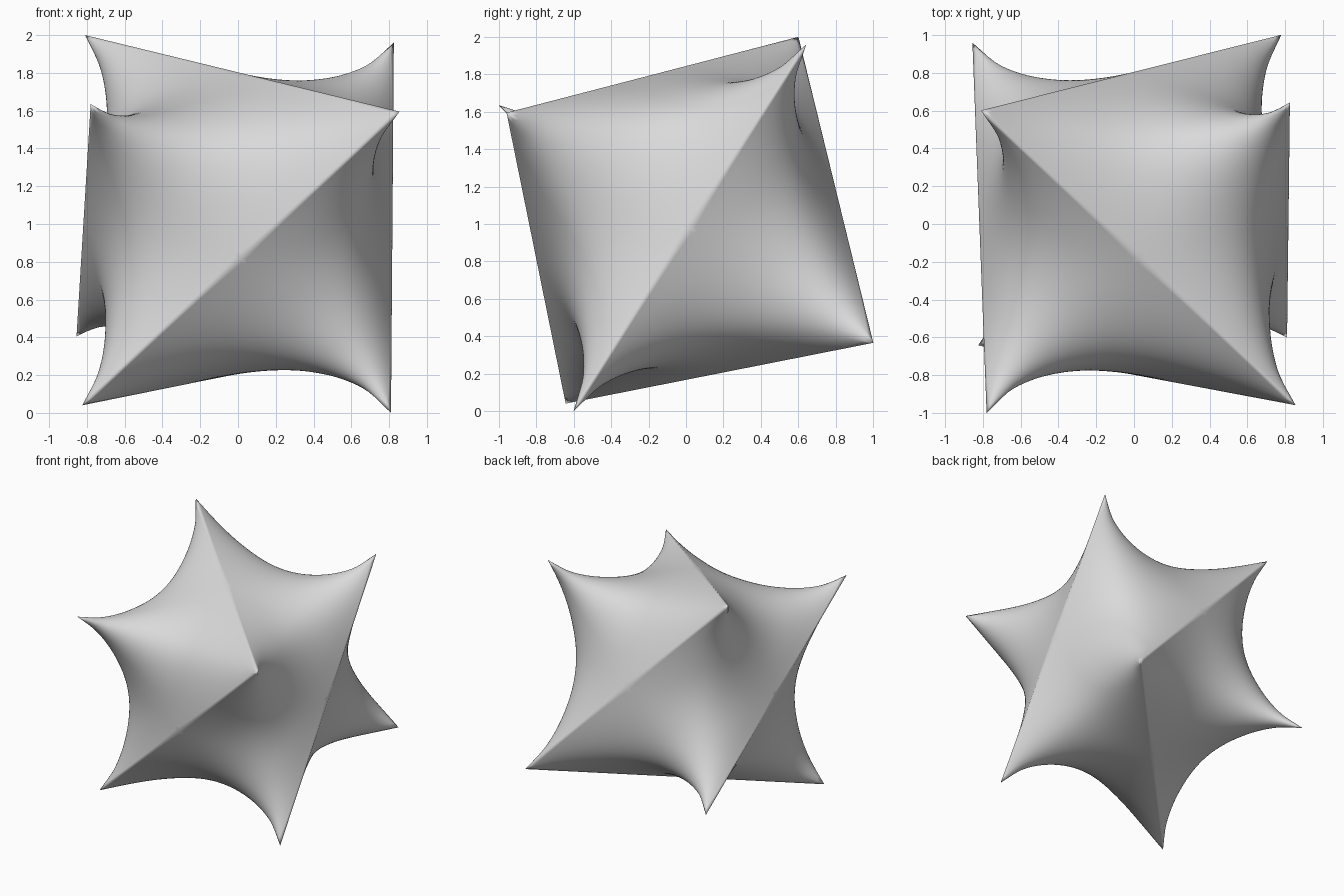
import bpy
import bmesh
from mathutils import Matrix

PULL = 0.75          # how far the side middles sink towards the centre

cube = bpy.data.objects.get("Cube")
if cube:
    bpy.data.objects.remove(cube, do_unlink=True)


def on_ridge(p):
    """True on the one straight face diagonal that stays taut on each side."""
    near = lambda value: abs(value) < 1e-4
    if near(abs(p.x) - 1) and near(p.y - p.x * p.z):
        return True
    end_face = near(abs(p.y) - 1) or near(abs(p.z) - 1)
    return end_face and near(p.x + p.y * p.z)


# Cage: a cube with each face cut in four
bm = bmesh.new()
edge_crease = bm.edges.layers.float.new("crease_edge")
tip_crease = bm.verts.layers.float.new("crease_vert")
bmesh.ops.create_cube(bm, size=2)
bmesh.ops.subdivide_edges(bm, edges=bm.edges[:], cuts=1, use_grid_fill=True)

# Split the cells that a ridge crosses
for face in bm.faces[:]:
    if on_ridge(face.calc_center_median()):
        start, end = [v for v in face.verts if on_ridge(v.co)]
        bmesh.utils.face_split(face, start, end)

# Keep the six ridges sharp
for edge in bm.edges:
    if on_ridge((edge.verts[0].co + edge.verts[1].co) / 2):
        edge[edge_crease] = 1

# Keep the eight tips sharp and hollow the sides between them
for vert in bm.verts:
    if vert.co.length > 1.6:
        vert[tip_crease] = 1
    elif vert.co.length > 1.2:
        vert.co *= PULL

# Tilt, size and stand the form on the ground
pose = Matrix(((0.8175, -0.015, 0.0225, 0),
               (0.021, 0.801, -0.179, 0),
               (-0.02, 0.1825, 0.7975, 1),
               (0, 0, 0, 1)))
bm.transform(pose)
bmesh.ops.recalc_face_normals(bm, faces=bm.faces[:])
for face in bm.faces:
    face.smooth = True

mesh = bpy.data.meshes.new("membrane_star")
bm.to_mesh(mesh)
bm.free()

# Plain grey skin
grey = bpy.data.materials.new("light_grey")
grey.use_nodes = True
colour = (0.7, 0.7, 0.7, 1)
grey.diffuse_color = colour
grey.node_tree.nodes["Principled BSDF"].inputs["Base Color"].default_value = colour
mesh.materials.append(grey)

star = bpy.data.objects.new("membrane_star", mesh)
bpy.context.collection.objects.link(star)

# Smooth skin stretched between the ridges
skin = star.modifiers.new("smooth_skin", 'SUBSURF')
skin.levels = 5
skin.render_levels = 5
